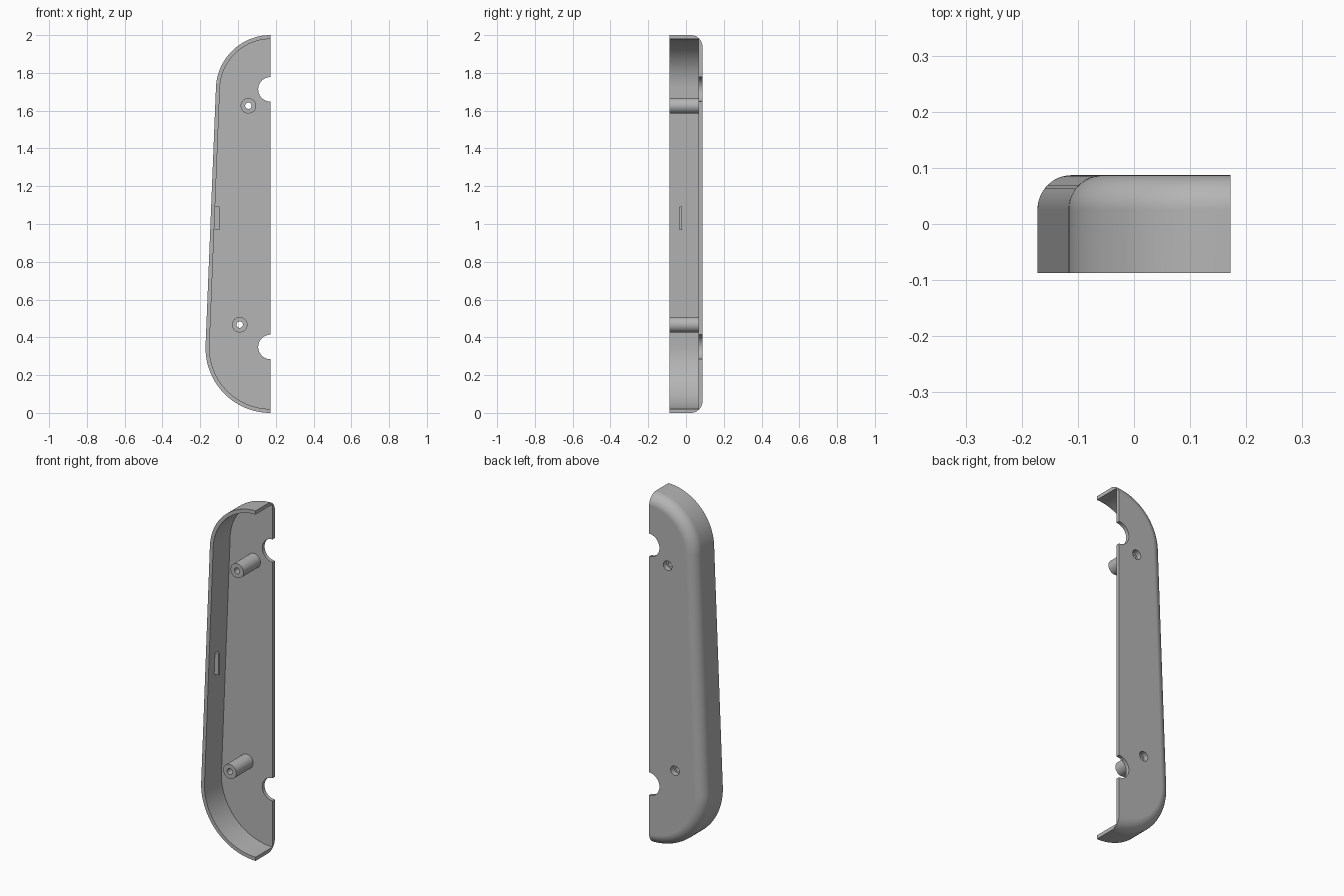
import bpy, bmesh, math
from mathutils import Matrix

if "Cube" in bpy.data.objects:
    bpy.data.objects.remove(bpy.data.objects["Cube"])

CUT_X = 0.172                   # open straight side
FRONT, BACK = -0.087, 0.087
TOP_R, LOW_R = 0.289, 0.344     # end arcs of the outline
TOP_Z, LOW_Z = 2 - TOP_R, LOW_R
WALL, FILLET = 0.021, 0.061
FLOOR = BACK - WALL             # inner face of the back plate
BOSSES = [(0.055, 1.626), (0.009, 0.467)]

grey = bpy.data.materials.new("grey plastic")
grey.use_nodes = True
COLOR = (0.46, 0.46, 0.46, 1)
grey.diffuse_color = COLOR
grey.node_tree.nodes["Principled BSDF"].inputs["Base Color"].default_value = COLOR


def make_object(name, bm):
    bmesh.ops.recalc_face_normals(bm, faces=bm.faces)
    mesh = bpy.data.meshes.new(name)
    bm.to_mesh(mesh)
    bm.free()
    mesh.materials.append(grey)
    obj = bpy.data.objects.new(name, mesh)
    bpy.context.collection.objects.link(obj)
    return obj


def outline(offset, extend=0, steps=32):
    """Two arcs joined by their common tangent, moved inward by offset."""
    tilt = math.asin((LOW_R - TOP_R) / (TOP_Z - LOW_Z))
    join = math.pi - tilt
    points = []
    for z, r, a0, a1 in ((TOP_Z, TOP_R - offset, math.pi / 2, join),
                         (LOW_Z, LOW_R - offset, join, 1.5 * math.pi)):
        for i in range(steps + 1):
            a = a0 + (a1 - a0) * i / steps
            points.append((CUT_X + r * math.cos(a), z + r * math.sin(a)))
    if extend:
        points = [(CUT_X + extend, points[0][1])] + points + [(CUT_X + extend, points[-1][1])]
    return points


def loft(name, layers, extend=0):
    """Closed solid through outlines given as (offset, y)."""
    bm = bmesh.new()
    rings = [[bm.verts.new((x, y, z)) for x, z in outline(off, extend)] for off, y in layers]
    for r0, r1 in zip(rings, rings[1:]):
        for i in range(len(r0)):
            j = (i + 1) % len(r0)
            bm.faces.new((r0[i], r0[j], r1[j], r1[i]))
    bm.faces.new(rings[0])
    bm.faces.new(rings[-1])
    return make_object(name, bm)


def cylinder(name, x, z, radius, y0, y1, sides=40):
    bm = bmesh.new()
    place = Matrix.Translation((x, (y0 + y1) / 2, z)) @ Matrix.Rotation(math.pi / 2, 4, 'X')
    bmesh.ops.create_cone(bm, cap_ends=True, segments=sides, radius1=radius,
                          radius2=radius, depth=y1 - y0, matrix=place)
    return make_object(name, bm)


def box(name, lo, hi):
    bm = bmesh.new()
    bmesh.ops.create_cube(bm, size=1)
    for v in bm.verts:
        v.co = [(a + b) / 2 + c * (b - a) for a, b, c in zip(lo, hi, v.co)]
    return make_object(name, bm)


def combine(target, tool, operation):
    mod = target.modifiers.new(operation.lower(), 'BOOLEAN')
    mod.operation, mod.object, mod.solver = operation, tool, 'EXACT'
    bpy.context.view_layer.objects.active = target
    bpy.ops.object.modifier_apply(modifier=mod.name)
    bpy.data.objects.remove(tool)


# Outer shell with a rounded back edge
layers = [(0, FRONT)]
for i in range(13):
    a = math.pi / 2 * i / 12
    layers.append((FILLET * (1 - math.cos(a)), BACK - FILLET * (1 - math.sin(a))))
shell = loft("half_cover_shell", layers)

# Hollow, open at the front and the straight side
combine(shell, loft("hollow_cutter", [(WALL, FRONT - 0.1), (WALL, FLOOR)], extend=0.1), 'DIFFERENCE')

# Half-round notches in the straight edge
for z in (1.713, 0.349):
    combine(shell, cylinder("notch_cutter", CUT_X, z, 0.065, 0, 0.2, 64), 'DIFFERENCE')

# Screw posts with through holes and recessed heads
for x, z in BOSSES:
    combine(shell, cylinder("screw_post", x, z, 0.041, FRONT, FLOOR + 0.008), 'UNION')
    combine(shell, cylinder("screw_hole", x, z, 0.017, -0.2, 0.2), 'DIFFERENCE')
    combine(shell, cylinder("screw_head_recess", x, z, 0.027, BACK - 0.03, 0.2), 'DIFFERENCE')

# Small catch on the inner side wall
combine(shell, box("wall_catch", (-0.132, -0.035, 0.968), (-0.099, -0.02, 1.092)), 'UNION')

# Smooth curves, crisp edges
bpy.ops.object.select_all(action='DESELECT')
shell.select_set(True)
bpy.context.view_layer.objects.active = shell
bpy.ops.object.shade_smooth_by_angle(angle=math.radians(30))
weighted = shell.modifiers.new("even_shading", 'WEIGHTED_NORMAL')
weighted.keep_sharp = True
